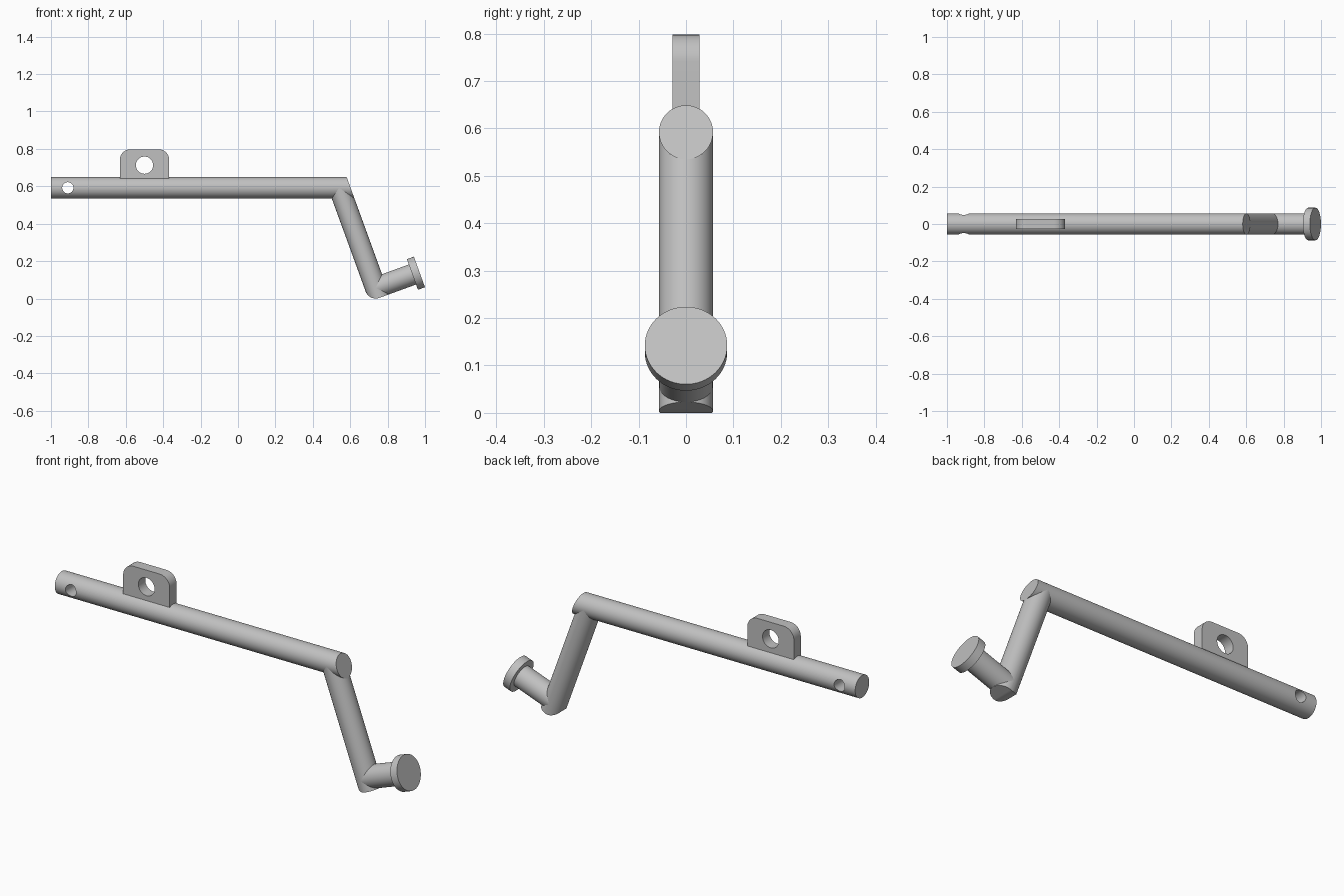
import bpy, bmesh, math
from mathutils import Vector

if "Cube" in bpy.data.objects:
    bpy.data.objects.remove(bpy.data.objects["Cube"], do_unlink=True)

steel = bpy.data.materials.new("grey steel")
grey = (0.53, 0.53, 0.53, 1)
steel.use_nodes = True
steel.diffuse_color = grey
steel.node_tree.nodes["Principled BSDF"].inputs["Base Color"].default_value = grey

R = 0.057                                   # tube radius
TILT = math.radians(20)
ALONG = Vector((math.cos(TILT), 0, math.sin(TILT)))    # stub direction
DOWN = Vector((math.sin(TILT), 0, -math.cos(TILT)))    # leg direction
KNEE = Vector((0.736, 0, R))
ELBOW = KNEE - DOWN * ((0.592 - R) / math.cos(TILT))
ROD_START = Vector((-1, 0, ELBOW.z))


def finish(name, bm):
    bmesh.ops.recalc_face_normals(bm, faces=bm.faces)
    mesh = bpy.data.meshes.new(name)
    bm.to_mesh(mesh)
    bm.free()
    mesh.materials.append(steel)
    ob = bpy.data.objects.new(name, mesh)
    bpy.context.collection.objects.link(ob)
    return ob


def tube(name, start, end, radius, cut=None):
    """Capped cylinder between two points, optionally trimmed by a plane."""
    bm = bmesh.new()
    axis = end - start
    bmesh.ops.create_cone(bm, cap_ends=True, segments=64, radius1=radius,
                          radius2=radius, depth=axis.length)
    turn = axis.to_track_quat('Z', 'Y').to_matrix()
    bmesh.ops.rotate(bm, matrix=turn, verts=bm.verts)
    bmesh.ops.translate(bm, vec=(start + end) / 2, verts=bm.verts)
    if cut:
        geom = bm.verts[:] + bm.edges[:] + bm.faces[:]
        bmesh.ops.bisect_plane(bm, geom=geom, plane_co=cut[0], plane_no=cut[1],
                               clear_outer=True)
        bmesh.ops.holes_fill(bm, edges=[e for e in bm.edges if e.is_boundary])
    return finish(name, bm)


def prism(name, points, half):
    """Outline in the xz plane, extruded along y."""
    bm = bmesh.new()
    face = bm.faces.new([bm.verts.new((p.x, -half, p.z)) for p in points])
    new = bmesh.ops.extrude_face_region(bm, geom=[face])["geom"]
    verts = [v for v in new if isinstance(v, bmesh.types.BMVert)]
    bmesh.ops.translate(bm, vec=(0, 2 * half, 0), verts=verts)
    return finish(name, bm)


def carve(ob, cutter, operation='DIFFERENCE'):
    cutter.hide_render = True
    mod = ob.modifiers.new("carve", 'BOOLEAN')
    mod.operation, mod.object, mod.solver = operation, cutter, 'EXACT'
    bpy.context.view_layer.objects.active = ob
    bpy.ops.object.modifier_apply(modifier=mod.name)
    bpy.data.objects.remove(cutter, do_unlink=True)


def drill(ob, x, z, radius):
    carve(ob, tube("drill", Vector((x, -0.2, z)), Vector((x, 0.2, z)), radius))


# Long rod, its end trimmed flush with the outer side of the leg
rod = tube("main_rod", ROD_START, ELBOW + Vector((0.2, 0, 0)), R,
           (ELBOW + ALONG * R, ALONG))
drill(rod, -0.91, ELBOW.z, 0.03)

# Leg, with a lower end rounded on the heel side and flat under the stub
leg = tube("leg", ELBOW, KNEE + DOWN * R * 1.5, R)
outline = [(-1.1, -15), (-1.1, 0)]
outline += [(-math.cos(math.radians(a)), math.sin(math.radians(a)))
            for a in range(5, 91, 5)]
outline += [(1.2, 1), (1.2, -15)]
carve(leg, prism("heel", [KNEE + (ALONG * s + DOWN * t) * R for s, t in outline], 0.2),
      'INTERSECT')

# Stub and end flange
stub = tube("stub", KNEE, KNEE + ALONG * 0.23, R)
flange = tube("flange", KNEE + ALONG * 0.209, KNEE + ALONG * 0.249, 0.087)

# Lug with rounded top corners and an eye
LEFT, RIGHT, TOP, ROUND = -0.632, -0.368, 0.798, 0.057
outline = [Vector((LEFT, 0, 0.6)), Vector((RIGHT, 0, 0.6))]
for cx, first in ((RIGHT - ROUND, 0), (LEFT + ROUND, 90)):
    for step in range(0, 91, 9):
        a = math.radians(first + step)
        outline.append(Vector((cx + ROUND * math.cos(a), 0,
                               TOP - ROUND + ROUND * math.sin(a))))
lug = prism("lug", outline, 0.028)
drill(lug, -0.5, 0.713, 0.046)

# Smooth round walls, sharp rims
bpy.ops.object.select_all(action='DESELECT')
for ob in (rod, leg, stub, flange, lug):
    ob.select_set(True)
bpy.context.view_layer.objects.active = rod
bpy.ops.object.shade_smooth_by_angle(angle=math.radians(30))
